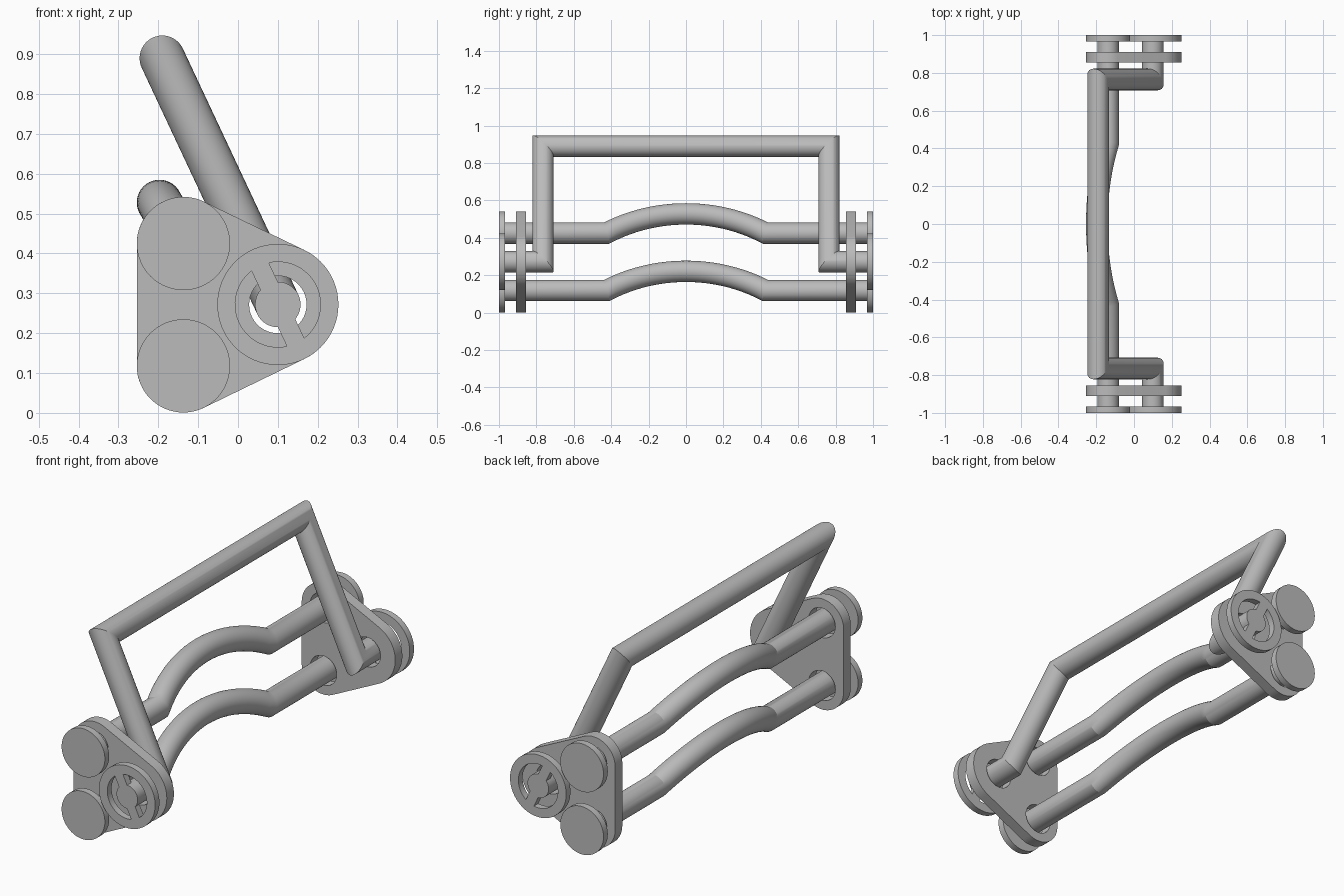
import bpy, bmesh
from math import sin, cos, pi, tau, acos, asin, atan2, hypot, radians, sqrt
from mathutils import Vector

cube = bpy.data.objects.get("Cube")
if cube:
    bpy.data.objects.remove(cube, do_unlink=True)

metal = bpy.data.materials.new("grey_metal")
metal.use_nodes = True
metal.diffuse_color = (0.5, 0.5, 0.5, 1)
metal.node_tree.nodes["Principled BSDF"].inputs["Base Color"].default_value = (0.5, 0.5, 0.5, 1)

TUBE = 0.057                      # tube radius
HOLE = 0.072                      # clearance hole in the side plates
UPPER, LOWER, PIVOT = (-0.137, 0.425), (-0.137, 0.118), (0.1, 0.272)
TOP = (-0.19, 0.89)               # grip bar position
PAD, HUB = 0.117, 0.152           # disc radii


def finish(name, bm):
    bmesh.ops.recalc_face_normals(bm, faces=bm.faces)
    mesh = bpy.data.meshes.new(name)
    bm.to_mesh(mesh)
    bm.free()
    mesh.materials.append(metal)
    obj = bpy.data.objects.new(name, mesh)
    bpy.context.collection.objects.link(obj)
    bpy.ops.object.select_all(action='DESELECT')
    obj.select_set(True)
    bpy.context.view_layer.objects.active = obj
    bpy.ops.object.shade_smooth_by_angle(angle=radians(25))
    return obj


def arc(centre, r, a, b, n):
    """Points from angle a to angle b, in the xz plane."""
    return [(centre[0] + r * cos(a + (b - a) * i / n),
             centre[1] + r * sin(a + (b - a) * i / n)) for i in range(n + 1)]


def circle(centre, r, n=64):
    return arc(centre, r, 0, tau, n)[:-1]


def slab(name, loops, y0, y1):
    """Fill an outline with holes and extrude it along y."""
    bm = bmesh.new()
    edges = []
    for loop in loops:
        vs = [bm.verts.new((x, y0, z)) for x, z in loop]
        edges += [bm.edges.new((v, vs[i - 1])) for i, v in enumerate(vs)]
    bmesh.ops.triangle_fill(bm, use_beauty=True, use_dissolve=False,
                            edges=edges, normal=(0, -1, 0))
    geom = bmesh.ops.extrude_face_region(bm, geom=bm.faces[:], use_keep_orig=True)["geom"]
    moved = [v for v in geom if isinstance(v, bmesh.types.BMVert)]
    bmesh.ops.translate(bm, verts=moved, vec=(0, y1 - y0, 0))
    return finish(name, bm)


def tube(name, path, n=40):
    """Sweep a circle along a path that starts along y, with mitred corners."""
    pts = [Vector(p) for p in path]
    bm = bmesh.new()
    ring = [Vector((x, pts[0].y, z)) for x, z in circle((pts[0].x, pts[0].z), TUBE, n)]
    rows = [[bm.verts.new(p) for p in ring]]
    for i in range(1, len(pts)):
        d = (pts[i] - pts[i - 1]).normalized()
        nxt = (pts[i + 1] - pts[i]).normalized() if i + 1 < len(pts) else d
        plane = (d + nxt).normalized()
        ring = [p + d * ((pts[i] - p).dot(plane) / d.dot(plane)) for p in ring]
        rows.append([bm.verts.new(p) for p in ring])
    for a, b in zip(rows, rows[1:]):
        for k in range(n):
            bm.faces.new((a[k - 1], a[k], b[k], b[k - 1]))
    bm.faces.new(rows[0])
    bm.faces.new(rows[-1])
    return finish(name, bm)


def rounded_hull(discs):
    """Outline around counter-clockwise (centre, radius) discs."""
    def normal(i, j):
        (a, ra), (b, rb) = discs[i], discs[j]
        dx, dz = b[0] - a[0], b[1] - a[1]
        return atan2(dz, dx) - acos((ra - rb) / hypot(dx, dz))
    out, n = [], len(discs)
    for i, (c, r) in enumerate(discs):
        start, end = normal(i - 1, i), normal(i, (i + 1) % n)
        out += arc(c, r, start, start + (end - start) % tau, 24)
    return out


# Two fixed rods, bowed up and outwards in the middle
half, bow = 0.425, Vector((-0.06, 0, 0.103))
sag = bow.length
radius = (half ** 2 + sag ** 2) / (2 * sag)
for name, (x, z) in (("upper_rod", UPPER), ("lower_rod", LOWER)):
    path = [(x, -0.98, z)]
    for i in range(25):
        y = half * (i / 12 - 1)
        lift = (sqrt(radius ** 2 - y ** 2) - radius + sag) / sag
        path.append(Vector((x, y, z)) + bow * lift)
    tube(name, path + [(x, 0.98, z)])

# Swinging handle
arm = 0.765
tube("handle", [(PIVOT[0], -0.967, PIVOT[1]), (PIVOT[0], -arm, PIVOT[1]),
                (TOP[0], -arm, TOP[1]), (TOP[0], arm, TOP[1]),
                (PIVOT[0], arm, PIVOT[1]), (PIVOT[0], 0.967, PIVOT[1])])

# Hub recesses on either side of a bar in line with the handle
lean = atan2(TOP[1] - PIVOT[1], TOP[0] - PIVOT[0])
recess, bar = 0.107, 0.024
ao, ai = asin(bar / recess), asin(bar / TUBE)
recesses = [arc(PIVOT, recess, a + ao, a + pi - ao, 28) +
            arc(PIVOT, TUBE, a + pi - ai, a + ai, 20) for a in (lean, lean + pi)]

# Side plates and end discs
plate = rounded_hull([(UPPER, PAD), (LOWER, PAD), (PIVOT, HUB)])
for side, s in (("front", -1), ("back", 1)):
    slab(side + "_plate", [plate] + [circle(c, HOLE) for c in (UPPER, LOWER, PIVOT)],
         s * 0.855, s * 0.91)
    slab(side + "_upper_disc", [circle(UPPER, PAD)], s * 0.967, s)
    slab(side + "_lower_disc", [circle(LOWER, PAD)], s * 0.967, s)
    slab(side + "_hub_ring", [circle(PIVOT, HUB), *recesses], s * 0.967, s)
